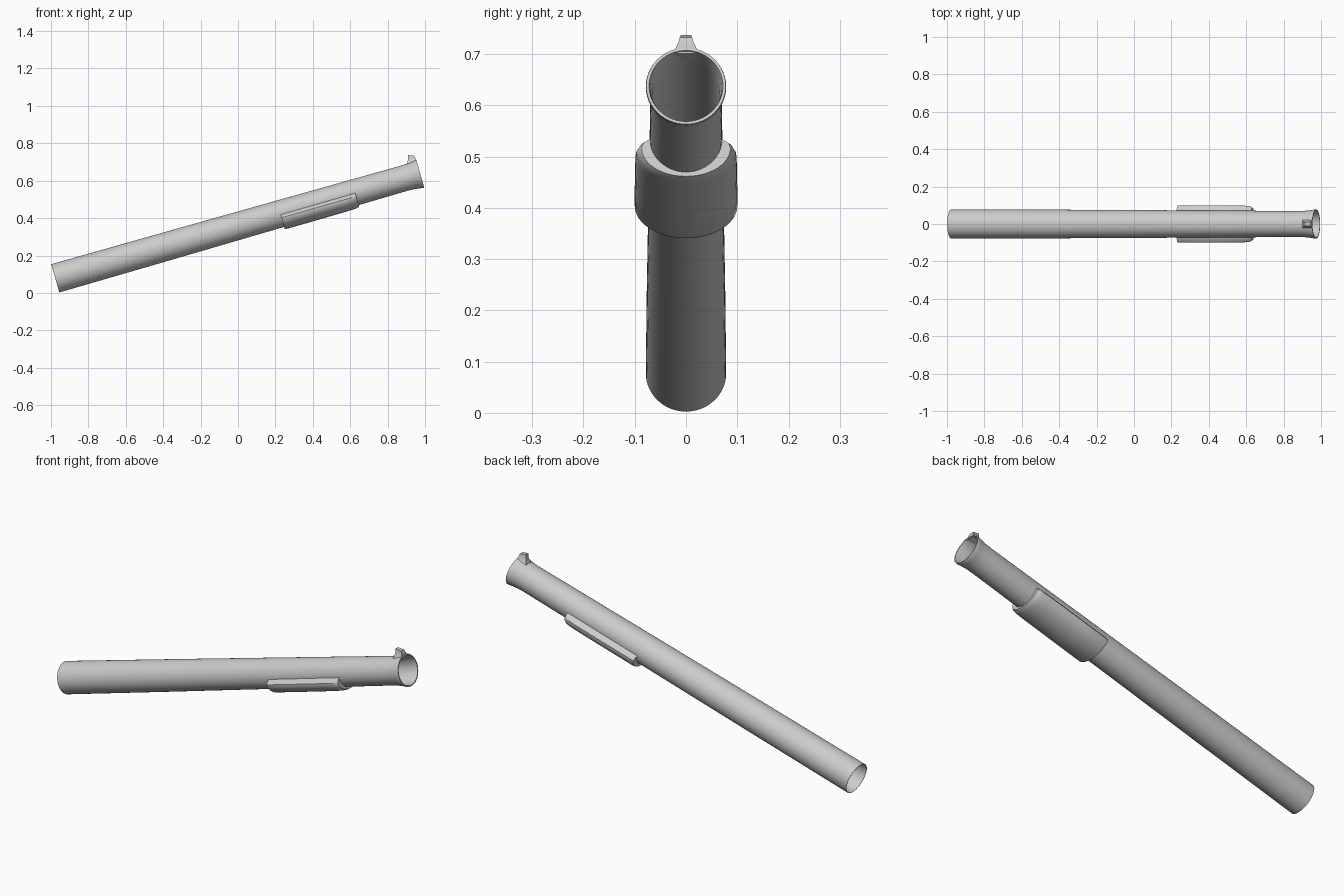
import bpy, math
from mathutils import Matrix

if "Cube" in bpy.data.objects:
    bpy.data.objects.remove(bpy.data.objects["Cube"])

TILT = math.atan2(0.56, 1.952)
# Tube frame: local x runs along the axis, local z is the tube's upper side
FRAME = Matrix.Translation((-0.977, 0, 0.078)) @ Matrix.Rotation(-TILT, 4, 'Y')

metal = bpy.data.materials.new("grey metal")
metal.diffuse_color = (0.6, 0.6, 0.6, 1)
metal.use_nodes = True
metal.node_tree.nodes["Principled BSDF"].inputs["Base Color"].default_value = metal.diffuse_color


def loft(name, rings, capped, loop=False, angle=35):
    """Skin closed rings of equal length into one mesh."""
    n, m = len(rings[0]), len(rings)
    verts = [p for r in rings for p in r]
    faces = []
    for i in range(m if loop else m - 1):
        a, b = i * n, ((i + 1) % m) * n
        for j in range(n):
            k = (j + 1) % n
            faces.append((a + j, a + k, b + k, b + j))
    if capped:
        faces += [tuple(reversed(range(n))), tuple(range((m - 1) * n, m * n))]
    me = bpy.data.meshes.new(name)
    me.from_pydata(verts, [], faces)
    me.materials.append(metal)
    ob = bpy.data.objects.new(name, me)
    bpy.context.collection.objects.link(ob)
    ob.matrix_world = FRAME
    bpy.ops.object.select_all(action='DESELECT')
    ob.select_set(True)
    bpy.context.view_layer.objects.active = ob
    bpy.ops.object.mode_set(mode='EDIT')
    bpy.ops.mesh.select_all(action='SELECT')
    bpy.ops.mesh.normals_make_consistent(inside=False)
    bpy.ops.object.mode_set(mode='OBJECT')
    bpy.ops.object.shade_smooth_by_angle(angle=math.radians(angle))
    return ob


def circle(s, r, n=64):
    return [(s, r * math.cos(2 * math.pi * j / n), r * math.sin(2 * math.pi * j / n))
            for j in range(n)]


# Hollow tapered tube with a flared muzzle
profile = [(0, 0.0785), (0.6, 0.0765), (1.3, 0.073), (1.94, 0.0695), (1.975, 0.071),
           (2.005, 0.0745), (2.025, 0.0785), (2.03, 0.0775), (2.03, 0.072),
           (2.02, 0.070), (1.96, 0.066), (1.3, 0.068), (0.05, 0.074), (0, 0.0765)]
loft("barrel_tube", [circle(s, r) for s, r in profile], False, True)


# Cradle wrapped round the underside
def cradle_section(s, k):
    """U-shaped section, k scales its thickness outside the tube."""
    inner = 0.0705
    w, d = inner + 0.0295 * k, inner + 0.0165 * k
    pts = [(s, inner, -0.004), (s, inner + 0.022 * k, -0.012)]
    for j in range(25):
        a = math.pi * j / 24
        pts.append((s, w * math.cos(a), -0.022 - (d - 0.022) * math.sin(a)))
    pts += [(s, -inner - 0.022 * k, -0.012), (s, -inner, -0.004)]
    for j in range(1, 24):
        a = math.pi * (1 - j / 24)
        pts.append((s, inner * math.cos(a), -0.004 - (inner - 0.004) * math.sin(a)))
    return pts


stations = [(1.252, 0.93), (1.258, 1.0), (1.40, 1.0), (1.60, 0.96),
            (1.64, 0.9), (1.658, 0.78), (1.668, 0.55)]
loft("lower_cradle", [cradle_section(s, k) for s, k in stations], True)

# Front sight: fin with a steep rear edge, sloping down to the muzzle
levels = [(1.972, 2.026, 0.026, 0.067), (1.982, 2.028, 0.019, 0.080),
          (1.989, 2.027, 0.014, 0.092)]
rings = [[(a, -w * 0.8, z), (b, -w, z), (b, w, z), (a, w * 0.8, z)] for a, b, w, z in levels]
rings.append([(1.995, -0.010, 0.113), (2.026, -0.012, 0.100),
              (2.026, 0.012, 0.100), (1.995, 0.010, 0.113)])
loft("front_sight", rings, True)
